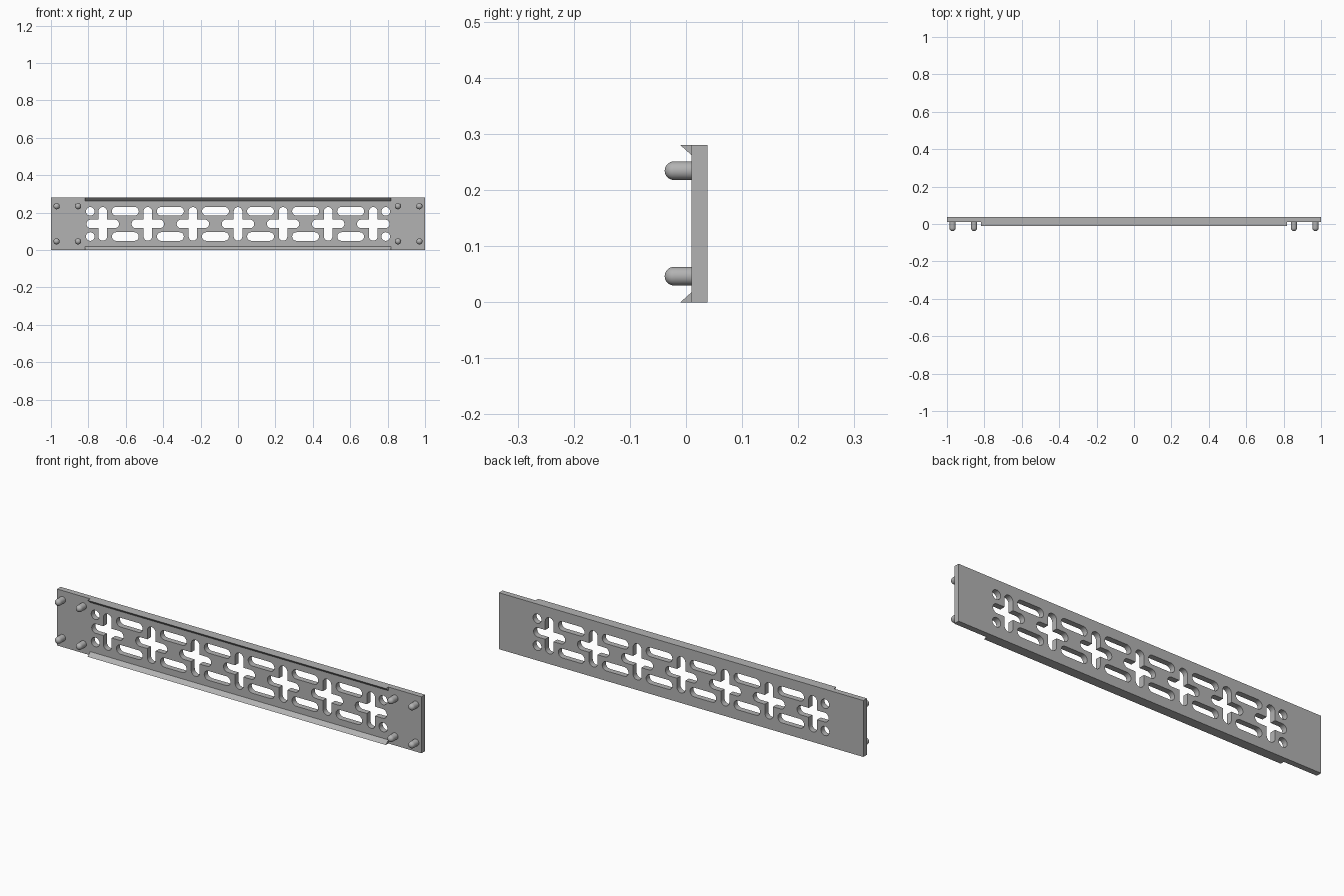
import bpy, bmesh, math
from mathutils import Matrix, Vector

if "Cube" in bpy.data.objects:
    bpy.data.objects.remove(bpy.data.objects["Cube"], do_unlink=True)

HEIGHT, FRONT, BACK = 0.28, 0.01, 0.038
MID = HEIGHT / 2
R = 0.023          # slot radius
PITCH = 0.241      # spacing of the crosses
ROW = 0.0675       # slot rows above and below the middle

grey = bpy.data.materials.new("light grey")
grey.use_nodes = True
grey.diffuse_color = (0.45, 0.45, 0.45, 1)
grey.node_tree.nodes["Principled BSDF"].inputs["Base Color"].default_value = grey.diffuse_color


def arc(cx, cz, r, start, end, steps=10):
    angles = [math.radians(start + (end - start) * i / steps) for i in range(steps + 1)]
    return [(cx + r * math.cos(a), cz + r * math.sin(a)) for a in angles]


def slot(cx, cz, half):
    reach = half - R
    return arc(cx + reach, cz, R, -90, 90) + arc(cx - reach, cz, R, 90, 270)


def cross(cx, cz, half_x, half_z):
    pts = []
    for k, half in enumerate((half_x, half_z, half_x, half_z)):
        a = math.radians(90 * k)
        reach = half - R
        pts += arc(cx + reach * math.cos(a), cz + reach * math.sin(a), R, 90 * k - 90, 90 * k + 90)
        inner = a + math.pi / 4
        pts.append((cx + R * math.sqrt(2) * math.cos(inner), cz + R * math.sqrt(2) * math.sin(inner)))
    return pts


def finish(obj, bm):
    bmesh.ops.recalc_face_normals(bm, faces=bm.faces)
    bm.to_mesh(obj.data)
    bm.free()
    obj.data.materials.clear()
    obj.data.materials.append(grey)
    bpy.ops.object.select_all(action='DESELECT')
    obj.select_set(True)
    bpy.context.view_layer.objects.active = obj
    bpy.ops.object.shade_smooth_by_angle(angle=math.radians(30))


def new_object(name):
    obj = bpy.data.objects.new(name, bpy.data.meshes.new(name))
    bpy.context.collection.objects.link(obj)
    return obj


# Pierced plate: outline with slots, crosses and round end holes
loops = [[(-1, 0), (1, 0), (1, HEIGHT), (-1, HEIGHT)]]
loops += [cross(PITCH * i, MID, 0.087, 0.09) for i in range(-3, 4)]
for side in (-1, 1):
    z = MID + side * ROW
    loops += [slot(PITCH * (i + 0.5), z, 0.072) for i in range(-3, 3)]
    loops += [arc(x, z, R, 0, 342, 19) for x in (-0.79, 0.79)]

curve = bpy.data.curves.new("plate_outline", 'CURVE')
curve.dimensions = '2D'
curve.fill_mode = 'BOTH'
curve.extrude = (BACK - FRONT) / 2
for loop in loops:
    spline = curve.splines.new('POLY')
    spline.points.add(len(loop) - 1)
    for p, (x, z) in zip(spline.points, loop):
        p.co = (x, z, 0, 1)
    spline.use_cyclic_u = True
outline = bpy.data.objects.new("plate_outline", curve)
bpy.context.collection.objects.link(outline)
bm = bmesh.new()
bm.from_mesh(outline.to_mesh())
outline.to_mesh_clear()
bpy.data.objects.remove(outline, do_unlink=True)
bpy.data.curves.remove(curve)
bmesh.ops.remove_doubles(bm, verts=bm.verts, dist=1e-5)
bm.transform(Matrix.Translation((0, (FRONT + BACK) / 2, 0)) @ Matrix.Rotation(math.pi / 2, 4, 'X'))
finish(new_object("pierced_plate"), bm)

# Wedge lips along the top and bottom edges
for name, edge, inward in (("top_lip", HEIGHT, -1), ("bottom_lip", 0, 1)):
    bm = bmesh.new()
    tri = [(FRONT, edge), (-0.01, edge), (FRONT, edge + inward * 0.018)]
    face = bm.faces.new([bm.verts.new((-0.818, y, z)) for y, z in tri])
    ext = bmesh.ops.extrude_face_region(bm, geom=[face], use_keep_orig=True)
    moved = [v for v in ext["geom"] if isinstance(v, bmesh.types.BMVert)]
    bmesh.ops.translate(bm, verts=moved, vec=(1.636, 0, 0))
    finish(new_object(name), bm)

# Round-nosed pegs at the four corners, two to each
PEG = 0.0165
profile = [(PEG, FRONT)] + [(r, -0.0215 - d) for r, d in arc(0, 0, PEG, 0, 90, 8)]
for x in (-0.97, -0.855, 0.855, 0.97):
    for row, z in (("lower", 0.0465), ("upper", 0.2345)):
        bm = bmesh.new()
        verts = [bm.verts.new((r, y, 0)) for r, y in profile]
        edges = [bm.edges.new(pair) for pair in zip(verts, verts[1:])]
        bmesh.ops.spin(bm, geom=verts + edges, cent=(0, 0, 0), axis=(0, 1, 0),
                       angle=2 * math.pi, steps=24)
        bmesh.ops.remove_doubles(bm, verts=bm.verts, dist=1e-5)
        bmesh.ops.holes_fill(bm, edges=bm.edges, sides=0)
        bmesh.ops.translate(bm, verts=bm.verts, vec=Vector((x, 0, z)))
        side = "left" if x > 0 else "right"
        place = "outer" if abs(x) > 0.9 else "inner"
        finish(new_object(f"{side}_{place}_{row}_peg"), bm)
